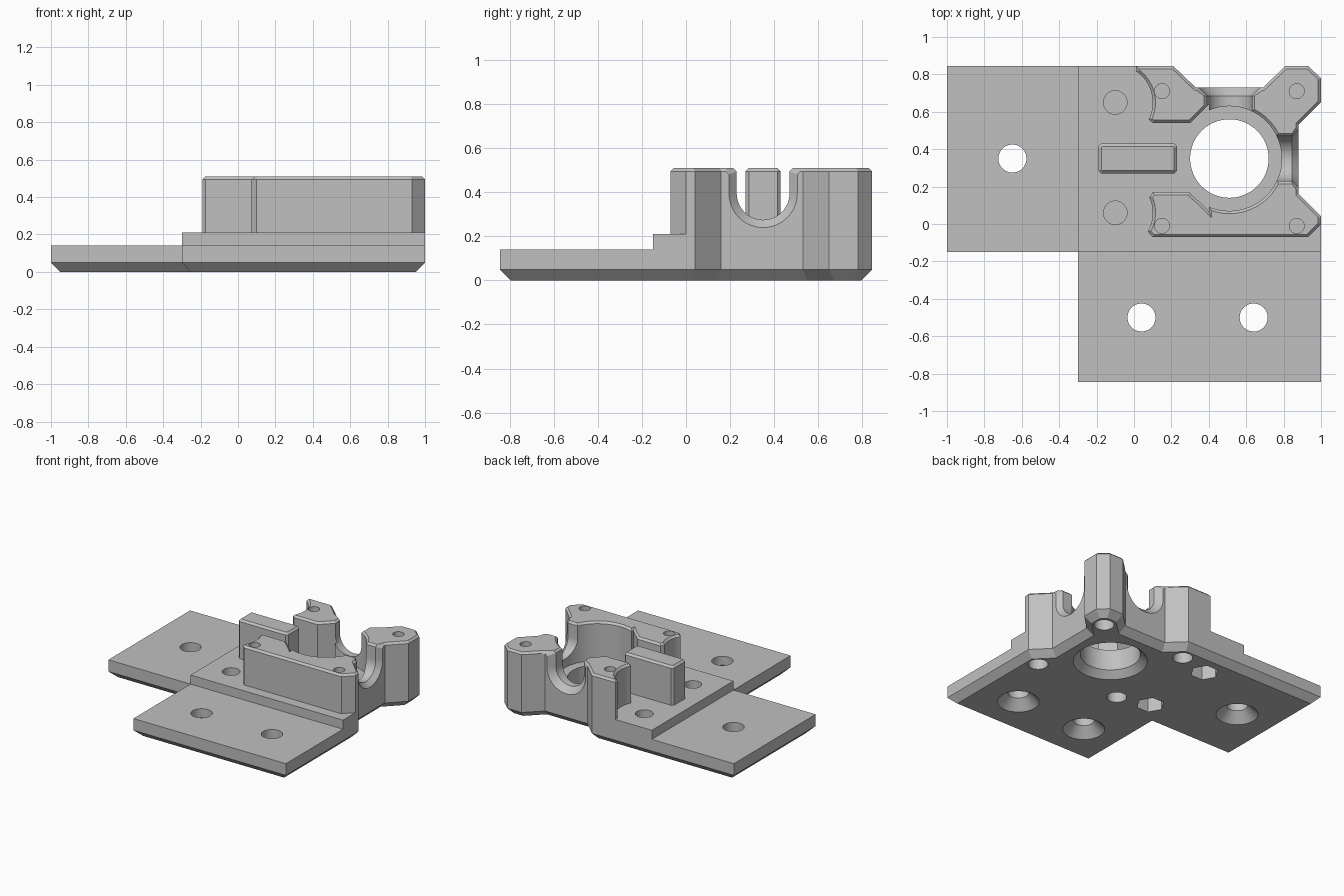
import bpy, bmesh, math
from mathutils import Matrix, Vector

if "Cube" in bpy.data.objects:
    bpy.data.objects.remove(bpy.data.objects["Cube"], do_unlink=True)

GREY = (0.53, 0.53, 0.53, 1)
grey = bpy.data.materials.new("light grey plastic")
grey.use_nodes = True
grey.diffuse_color = GREY
grey.node_tree.nodes["Principled BSDF"].inputs["Base Color"].default_value = GREY


def inset(outline, d):
    """Move every side of a counter-clockwise outline inwards by d."""
    pts = [Vector(p) for p in outline]
    result = []
    for i, p in enumerate(pts):
        a = (p - pts[i - 1]).normalized()
        b = (pts[(i + 1) % len(pts)] - p).normalized()
        n1, n2 = Vector((-a.y, a.x)), Vector((-b.y, b.x))
        result.append(p + (n1 + n2) * (d / (1 + n1.dot(n2))))
    return result


def arc(cx, cy, r, start, end, steps):
    angles = [math.radians(start + (end - start) * i / steps) for i in range(steps + 1)]
    return [(cx + r * math.cos(t), cy + r * math.sin(t)) for t in angles]


def loft(name, rings):
    """Solid through stacked rings of equal point count."""
    bm = bmesh.new()
    loops = [[bm.verts.new(p) for p in ring] for ring in rings]
    n = len(loops[0])
    for low, high in zip(loops, loops[1:]):
        for i in range(n):
            j = (i + 1) % n
            bm.faces.new((low[i], low[j], high[j], high[i]))
    bm.faces.new(loops[0][::-1])
    bm.faces.new(loops[-1])
    mesh = bpy.data.meshes.new(name)
    bm.to_mesh(mesh)
    bm.free()
    mesh.materials.append(grey)
    obj = bpy.data.objects.new(name, mesh)
    bpy.context.collection.objects.link(obj)
    return obj


def prism(name, outline, layers):
    """layers: (height, inset) pairs."""
    return loft(name, [[(p.x, p.y, z) for p in inset(outline, d)] for z, d in layers])


def lathe(name, x, y, profile, sides=48):
    """profile: (radius, height) pairs."""
    return loft(name, [[(px, py, z) for px, py in arc(x, y, r, 0, 360 - 360 / sides, sides - 1)]
                       for r, z in profile])


def cut(obj, cutters):
    for c in cutters:
        mod = obj.modifiers.new("cut", "BOOLEAN")
        mod.operation = "DIFFERENCE"
        mod.solver = "EXACT"
        mod.object = c


# Shared centres and the notched outer edge
CX, CY = 0.51, 0.35
notched_edge = [(1, 0.04), (0.88, 0.16), (0.88, 0.53), (1, 0.65), (1, 0.78), (0.93, 0.845),
                (0.81, 0.845), (0.69, 0.73), (0.33, 0.73), (0.21, 0.845)]

# Base plate, raised step
base = prism("base_plate",
             [(-1, -0.15), (-0.3, -0.15), (-0.3, -0.845), (1, -0.845)] + notched_edge + [(-1, 0.845)],
             [(0, 0.05), (0.05, 0), (0.14, 0)])
step = prism("raised_step",
             [(-0.3, -0.15), (1, -0.15)] + notched_edge + [(-0.3, 0.845)],
             [(0.14, 0), (0.21, 0)])

# Housing walls around the bore, with scooped left ends
TOP = [(0.21, 0), (0.495, 0), (0.51, 0.015)]
housing = prism("housing",
                [(0.1, -0.07), (0.93, -0.07), (1, 0)] + notched_edge + [(0.01, 0.845)]
                + arc(-0.1, 0.65, 0.2, 56, -27, 12)
                + [(0.1, 0.54), (0.3, 0.54), (0.4, 0.64), (0.4, 0.07), (0.3, 0.17), (0.1, 0.17)]
                + arc(-0.1, 0.06, 0.2, 24, -30, 10), TOP)

# Middle rib with clipped corners
x0, x1, y0, y1, c = -0.19, 0.23, 0.27, 0.43, 0.015
rib = prism("middle_rib",
            [(x0 + c, y0), (x1 - c, y0), (x1, y0 + c), (x1, y1 - c),
             (x1 - c, y1), (x0 + c, y1), (x0, y1 - c), (x0, y0 + c)], TOP)

# Bore: narrow through the plates, wide through the housing
narrow_bore = lathe("narrow_bore_cutter", CX, CY,
                    [(0.27, -0.01), (0.21, 0.05), (0.21, 0.3)], 64)
wide_bore = lathe("wide_bore_cutter", CX, CY,
                  [(0.28, 0.15), (0.28, 0.495), (0.305, 0.52)], 64)

# Flared U-shaped openings at the back and the model's left side
u_shape = arc(0, 0.395, 0.12, 180, 360, 24) + [(0.12, 0.495), (0.16, 0.535),
                                               (-0.16, 0.535), (-0.12, 0.495)]
u_cutters = []
for name, axes in (("back_opening_cutter", ((-1, 0, 0), (0, 0, 1), (0, 1, 0))),
                   ("side_opening_cutter", ((0, 1, 0), (0, 0, 1), (1, 0, 0)))):
    u = prism(name, u_shape, [(0, 0), (0.335, 0), (0.395, -0.06)])
    turn = Matrix(axes).transposed().to_4x4()
    u.data.transform(Matrix.Translation((CX, CY, 0)) @ turn)
    u_cutters.append(u)

# Corner screw holes, entered from above and below
screw_top, screw_bottom = [], []
for x in (0.15, 0.87):
    for y in (-0.01, 0.71):
        screw_top.append(lathe("screw_hole_cutter", x, y, [(0.04, 0.12), (0.04, 0.6)], 32))
        screw_bottom.append(lathe("screw_head_cutter", x, y, [(0.07, -0.1), (0.07, 0.11)], 32))

# Bolt holes with hexagonal nut pockets below
bolts, nuts = [], []
for y in (0.06, 0.65):
    bolts.append(lathe("bolt_hole_cutter", -0.1, y, [(0.063, 0.12), (0.063, 0.3)], 32))
    nuts.append(lathe("nut_pocket_cutter", -0.1, y, [(0.1, -0.1), (0.1, 0.11)], 6))

# Countersunk mounting holes
mounts = [lathe("mount_hole_cutter", x, y,
                [(0.157, -0.01), (0.075, 0.072), (0.075, 0.3)])
          for x, y in ((-0.65, 0.35), (0.04, -0.5), (0.64, -0.5))]

cut(base, [narrow_bore] + screw_top + screw_bottom + bolts + nuts + mounts)
cut(step, [narrow_bore] + screw_top + bolts)
cut(housing, [wide_bore] + u_cutters + screw_top)

# Bake the cuts, remove cutters, smooth the round walls
bpy.context.view_layer.update()
graph = bpy.context.evaluated_depsgraph_get()
parts = [base, step, housing, rib]
baked = [bpy.data.meshes.new_from_object(p.evaluated_get(graph)) for p in parts]
for part, mesh in zip(parts, baked):
    part.modifiers.clear()
    part.data = mesh
for c in [narrow_bore, wide_bore] + u_cutters + screw_top + screw_bottom + bolts + nuts + mounts:
    bpy.data.objects.remove(c, do_unlink=True)
bpy.ops.object.select_all(action="DESELECT")
for part in parts:
    part.select_set(True)
bpy.context.view_layer.objects.active = base
bpy.ops.object.shade_smooth_by_angle(angle=math.radians(25))
